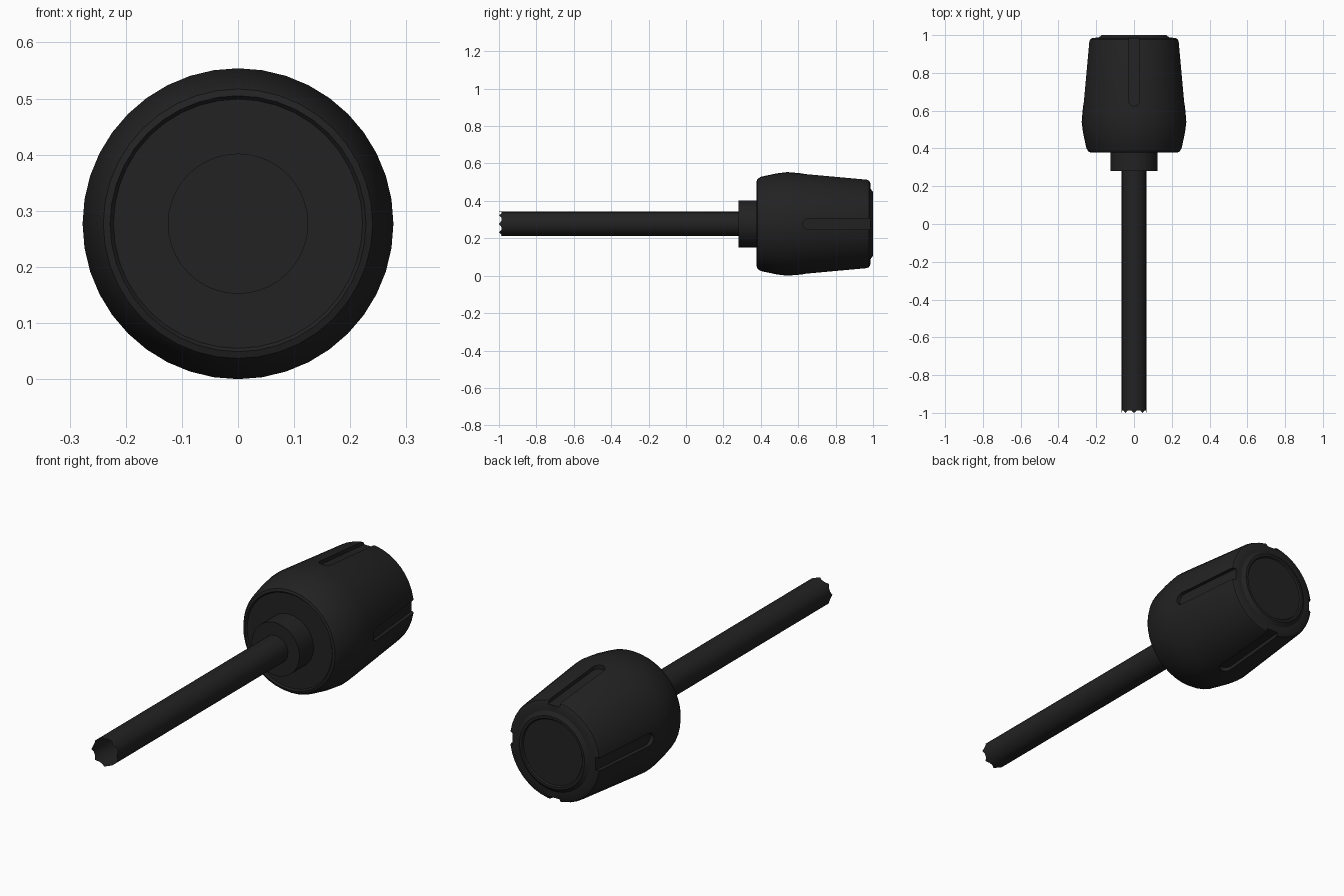
import bpy, bmesh, math
from mathutils import Matrix, Vector

cube = bpy.data.objects.get("Cube")
if cube:
    bpy.data.objects.remove(cube, do_unlink=True)

AXIS_Z = 0.277

black = bpy.data.materials.new("matte black")
black.use_nodes = True
colour = (0.016, 0.016, 0.016, 1)
black.diffuse_color = colour
bsdf = black.node_tree.nodes["Principled BSDF"]
bsdf.inputs["Base Color"].default_value = colour
bsdf.inputs["Roughness"].default_value = 0.7


def make_object(name, bm):
    bmesh.ops.recalc_face_normals(bm, faces=bm.faces)
    mesh = bpy.data.meshes.new(name)
    bm.to_mesh(mesh)
    bm.free()
    mesh.materials.append(black)
    obj = bpy.data.objects.new(name, mesh)
    bpy.context.collection.objects.link(obj)
    return obj


def lathe(name, profile, segments):
    """Revolve (radius, y) points about the long axis; radius 0 closes an end."""
    bm = bmesh.new()
    rings = []
    for r, y in profile:
        count = segments if r > 0 else 1
        rings.append([bm.verts.new((r * math.sin(math.tau * i / segments), y,
                                    AXIS_Z + r * math.cos(math.tau * i / segments)))
                      for i in range(count)])
    for a, b in zip(rings, rings[1:]):
        for i in range(segments):
            j = (i + 1) % segments
            corners = [a[i % len(a)], a[j % len(a)], b[j % len(b)], b[i % len(b)]]
            bm.faces.new(list(dict.fromkeys(corners)))
    return make_object(name, bm)


def smooth(obj):
    bpy.ops.object.select_all(action='DESELECT')
    obj.select_set(True)
    bpy.context.view_layer.objects.active = obj
    bpy.ops.object.shade_smooth_by_angle(angle=math.radians(28))


# Tapered grip with a rounded back edge and a raised end disc
knob = lathe("knob_grip", [
    (0, 0.385), (0.222, 0.385), (0.228, 0.378), (0.240, 0.382), (0.252, 0.40),
    (0.270, 0.485), (0.277, 0.54), (0.272, 0.60), (0.239, 0.965), (0.234, 0.978),
    (0.222, 0.985), (0.188, 0.987), (0.170, 1.0), (0.158, 1.0), (0.153, 0.994),
    (0, 0.994)], 40)

# Round-ended grooves, four around the grip, following its taper
bm = bmesh.new()
half, start, end = 0.03, 0.625, 1.05
outline = [(half, end), (-half, end)]
outline += [(-half * math.cos(math.pi * k / 8), start + half - half * math.sin(math.pi * k / 8))
            for k in range(9)]
for turn in range(4):
    spin = Matrix.Translation((0, 0, AXIS_Z)) @ Matrix.Rotation(turn * math.pi / 2, 4, 'Y')
    floor = [bm.verts.new(spin @ Vector((x, y, 0.250 - 0.09 * (y - start)))) for x, y in outline]
    roof = [bm.verts.new(spin @ Vector((x, y, 0.33))) for x, y in outline]
    bm.faces.new(floor)
    bm.faces.new(roof[::-1])
    for i in range(len(outline)):
        j = (i + 1) % len(outline)
        bm.faces.new((floor[i], floor[j], roof[j], roof[i]))
cutter = make_object("groove_cutter", bm)
cutter.hide_render = True

cut = knob.modifiers.new("grooves", 'BOOLEAN')
cut.operation = 'DIFFERENCE'
cut.solver = 'EXACT'
cut.object = cutter
bpy.context.view_layer.objects.active = knob
bpy.ops.object.modifier_apply(modifier=cut.name)
bpy.data.objects.remove(cutter, do_unlink=True)

# Collar between the grip and the shaft
collar = lathe("collar", [(0, 0.28), (0.125, 0.28), (0.125, 0.39), (0, 0.39)], 40)

# Hollow shaft with a notched open end
shaft = lathe("shaft", [(0.065, -1.0), (0.065, 0.285)], 24)
for v in shaft.data.vertices:
    if v.co.y < -0.9:
        turn = math.atan2(v.co.x, v.co.z - AXIS_Z)
        v.co.y += 0.009 * (1 - math.cos(8 * turn))

for part in (knob, collar, shaft):
    smooth(part)
